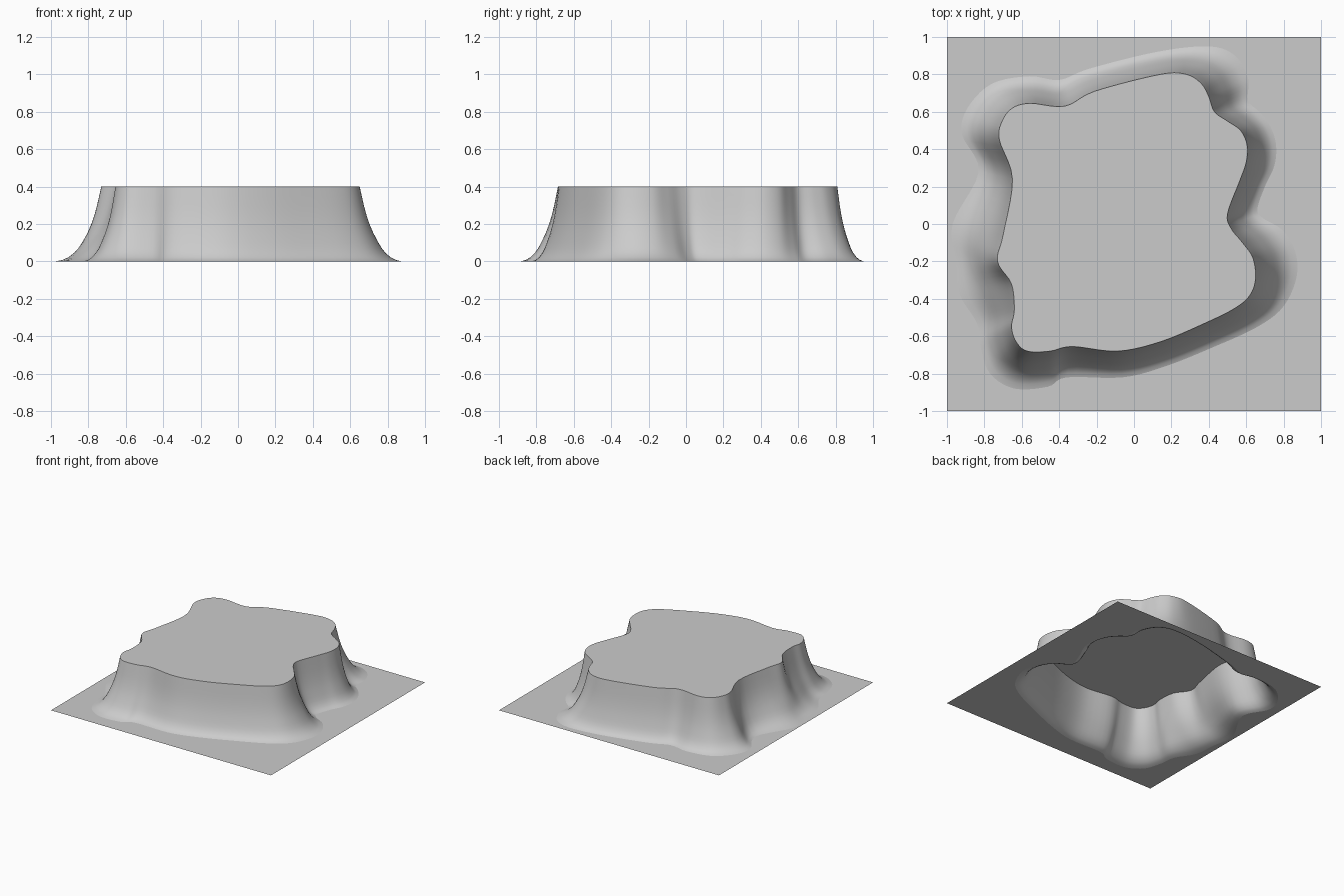
import bpy, bmesh
from mathutils import Vector

if "Cube" in bpy.data.objects:
    bpy.data.objects.remove(bpy.data.objects["Cube"])

# One stone grey for the whole terrain
grey = bpy.data.materials.new("stone grey")
grey.diffuse_color = (0.6, 0.6, 0.6, 1)
grey.use_nodes = True
grey.node_tree.nodes["Principled BSDF"].inputs["Base Color"].default_value = grey.diffuse_color

HEIGHT = 0.4
# Plan of the mesa, clockwise: rim x, rim y, foot x, foot y
PLAN = [
    (.14, .80, .12, .92), (.28, .80, .40, .95), (.36, .75, .54, .90), (.40, .68, .61, .78),
    (.43, .60, .61, .66), (.50, .55, .67, .60), (.57, .50, .73, .52), (.605, .42, .76, .42),
    (.60, .33, .75, .31), (.565, .23, .70, .20), (.50, .055, .66, .08), (.52, -.025, .69, .03),
    (.58, -.10, .79, -.03), (.635, -.18, .86, -.14), (.65, -.29, .87, -.28), (.62, -.38, .80, -.44),
    (.54, -.45, .66, -.55), (.38, -.53, .42, -.66), (.14, -.63, .17, -.76), (-.09, -.68, -.06, -.82),
    (-.33, -.655, -.36, -.82), (-.45, -.68, -.46, -.87), (-.57, -.68, -.64, -.88),
    (-.63, -.63, -.77, -.80), (-.655, -.55, -.82, -.66), (-.64, -.46, -.84, -.53),
    (-.655, -.32, -.93, -.38), (-.73, -.20, -.95, -.20), (-.70, -.06, -.97, .0),
    (-.65, .24, -.83, .28), (-.72, .45, -.92, .48), (-.705, .55, -.89, .62),
    (-.65, .62, -.76, .75), (-.555, .645, -.56, .79), (-.37, .63, -.40, .77), (-.21, .71, -.24, .83),
]
# Flared cliff section: outward fraction, height
SECTION = [(0, .4), (.05, .35), (.10, .3), (.16, .25), (.235, .2), (.33, .15),
           (.45, .1), (.53, .07), (.62, .045), (.74, .022), (.86, .008), (1, 0)]


def smooth_loop(points, steps=5):
    """Closed Catmull-Rom curve through the points."""
    pts = [Vector(p) for p in points]
    n, out = len(pts), []
    for i in range(n):
        a, b, c, d = (pts[(i + k) % n] for k in (-1, 0, 1, 2))
        for s in range(steps):
            t = s / steps
            out.append(0.5 * (2 * b + (c - a) * t + (2 * a - 5 * b + 4 * c - d) * t * t
                              + (3 * b - a - 3 * c + d) * t ** 3))
    return out


def finish(bm, name, smooth=False):
    bm.normal_update()
    for f in bm.faces:
        if f.normal.z < 0:
            f.normal_flip()
        f.smooth = smooth
    mesh = bpy.data.meshes.new(name)
    bm.to_mesh(mesh)
    bm.free()
    mesh.materials.append(grey)
    bpy.context.collection.objects.link(bpy.data.objects.new(name, mesh))


def flat_sheet(name, loops, z):
    """Fill the area between closed outlines at one height."""
    bm = bmesh.new()
    edges = []
    for loop in loops:
        vs = [bm.verts.new((x, y, z)) for x, y in loop]
        edges += [bm.edges.new((vs[i - 1], vs[i])) for i in range(len(vs))]
    bmesh.ops.triangle_fill(bm, use_beauty=True, edges=edges, normal=(0, 0, 1))
    finish(bm, name)


rim = smooth_loop([p[:2] for p in PLAN])
foot = smooth_loop([p[2:] for p in PLAN])

# Cliff wall flaring from the rim down to the ground
bm = bmesh.new()
rings = [[bm.verts.new((*r.lerp(f, t), z)) for r, f in zip(rim, foot)] for t, z in SECTION]
for upper, lower in zip(rings, rings[1:]):
    for i in range(len(upper)):
        bm.faces.new((upper[i - 1], upper[i], lower[i], lower[i - 1]))
finish(bm, "cliff_wall", smooth=True)

# Flat plateau on top, square ground open under the mesa
flat_sheet("plateau", [rim], HEIGHT)
flat_sheet("ground_sheet", [[(-1, -1), (1, -1), (1, 1), (-1, 1)], foot], 0)
